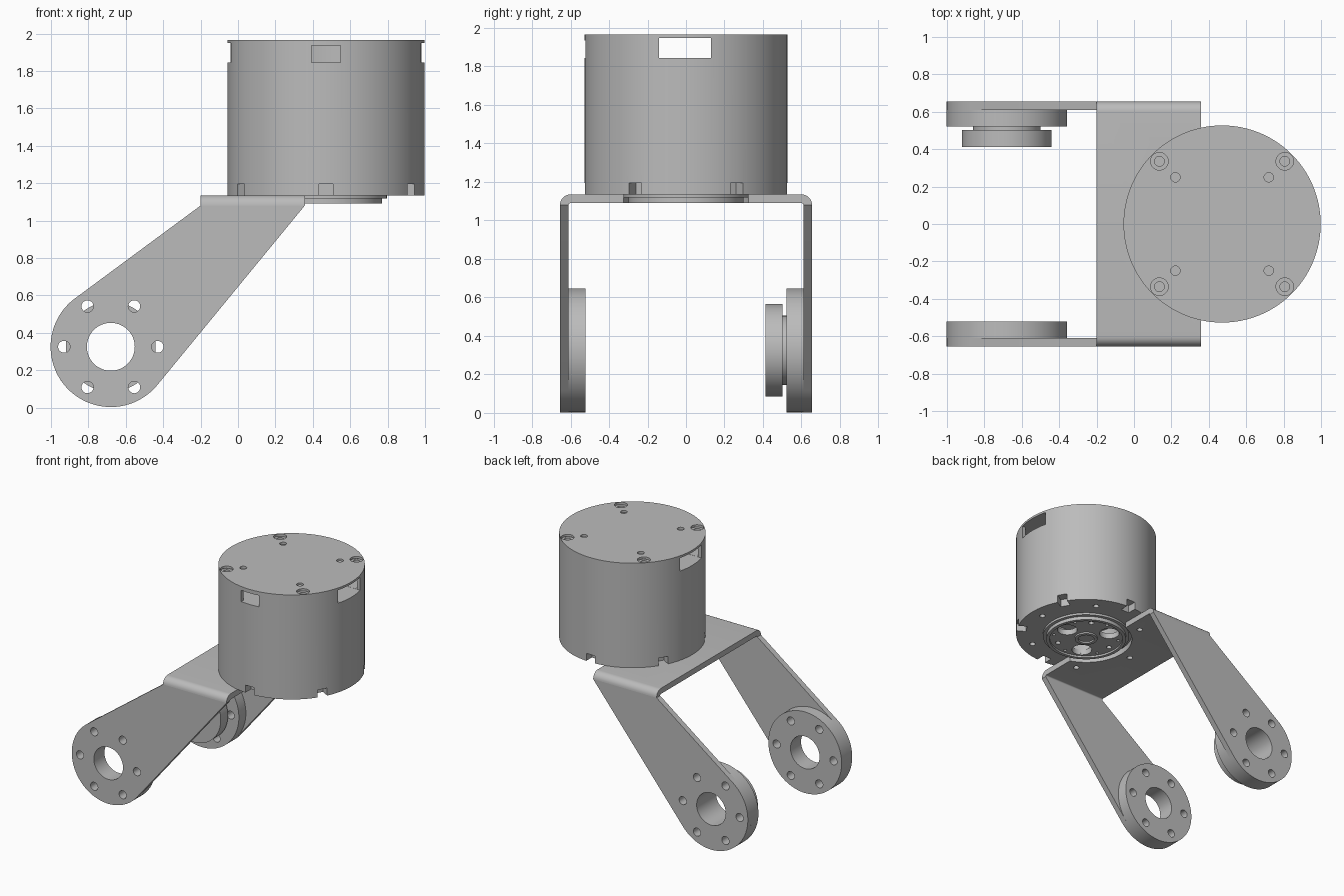
import bpy, bmesh
from math import sin, cos, pi, radians, atan2, acos, hypot
from mathutils import Matrix, Vector

if "Cube" in bpy.data.objects:
    bpy.data.objects.remove(bpy.data.objects["Cube"])

grey = bpy.data.materials.new("machined_grey")
grey.use_nodes = True
GREY = (0.5, 0.5, 0.5, 1)
grey.diffuse_color = GREY
grey.node_tree.nodes["Principled BSDF"].inputs["Base Color"].default_value = GREY

MX = 0.471                  # motor axis x
HUB = Vector((-0.68, 0.325))  # wheel axis x, z
HUB_R = 0.322
BASE, TOP = 1.135, 1.965    # motor ends


def make(name, bm):
    bmesh.ops.recalc_face_normals(bm, faces=bm.faces)
    me = bpy.data.meshes.new(name)
    bm.to_mesh(me)
    bm.free()
    ob = bpy.data.objects.new(name, me)
    me.materials.append(grey)
    bpy.context.collection.objects.link(ob)
    return ob


def rod(name, x, y, r, z0, z1, seg=32):
    """Upright cylinder."""
    bm = bmesh.new()
    bmesh.ops.create_cone(bm, cap_ends=True, segments=seg, radius1=r, radius2=r,
                          depth=z1 - z0, matrix=Matrix.Translation((x, y, (z0 + z1) / 2)))
    return make(name, bm)


def axle(name, x, z, r, y0, y1, seg=32):
    """Cylinder lying along y."""
    bm = bmesh.new()
    m = Matrix.Translation((x, (y0 + y1) / 2, z)) @ Matrix.Rotation(pi / 2, 4, 'X')
    bmesh.ops.create_cone(bm, cap_ends=True, segments=seg, radius1=r, radius2=r,
                          depth=abs(y1 - y0), matrix=m)
    return make(name, bm)


def box(name, centre, size, turn=0):
    bm = bmesh.new()
    m = Matrix.Translation(centre) @ Matrix.Rotation(turn, 4, 'Z') @ Matrix.Diagonal((*size, 1))
    bmesh.ops.create_cube(bm, size=1, matrix=m)
    return make(name, bm)


def prism(name, pts, shift):
    """Extrude a closed outline along a vector."""
    bm = bmesh.new()
    face = bm.faces.new([bm.verts.new(p) for p in pts])
    ext = bmesh.ops.extrude_face_region(bm, geom=[face])
    bmesh.ops.translate(bm, vec=shift, verts=[v for v in ext["geom"] if isinstance(v, bmesh.types.BMVert)])
    return make(name, bm)


def cut(ob, cutters):
    """Subtract each cutter, then discard it."""
    bpy.context.view_layer.objects.active = ob
    for c in cutters:
        mod = ob.modifiers.new("cut", 'BOOLEAN')
        mod.operation, mod.solver, mod.object = 'DIFFERENCE', 'EXACT', c
        bpy.ops.object.modifier_apply(modifier=mod.name)
        bpy.data.objects.remove(c)


def smooth(ob):
    bpy.ops.object.select_all(action='DESELECT')
    ob.select_set(True)
    bpy.context.view_layer.objects.active = ob
    bpy.ops.object.shade_smooth_by_angle(angle=radians(25))


def ring(r, count, start=0):
    """Points spaced evenly around the motor axis, with their angle."""
    for i in range(count):
        a = radians(start) + 2 * pi * i / count
        yield MX + r * cos(a), r * sin(a), a


def base_holes():
    return [rod("cutter", x, y, 0.022, 1.0, 1.2, 16) for x, y, a in ring(0.43, 6)]


# Motor housing: hollow at the top, windows, notches and screw holes
housing = rod("motor_housing", MX, 0, 0.527, BASE, TOP, 128)
cutters = [rod("cutter", MX, 0, 0.5, 1.845, 1.948, 96),
           box("cutter", (MX, -0.005, 1.896), (1.4, 0.27, 0.104)),
           box("cutter", (MX, -0.5, 1.89), (0.155, 0.2, 0.09)),
           rod("cutter", MX, 0, 0.26, 1.0, 1.3, 64)]
cutters += [box("cutter", (x, y, 1.155), (0.11, 0.075, 0.08), a) for x, y, a in ring(0.51, 6, 30)]
cutters += [rod("cutter", x, y, 0.047, 1.93, 2.0) for x, y, a in ring(0.474, 4, 45)]
cutters += [rod("cutter", x, y, 0.025, 1.9, 2.0) for x, y, a in ring(0.353, 4, 45)]
cut(housing, cutters + base_holes())
smooth(housing)

# Screw posts below the corner holes of the cap
for i, (x, y, a) in enumerate(ring(0.474, 4, 45)):
    post = rod(f"screw_post_{i + 1}", x, y, 0.049, 1.84, 1.946)
    cut(post, [rod("cutter", x, y, 0.026, 1.87, 2.0)])
    smooth(post)

# Output rotor under the motor: flange, recessed face, openings, central boss
flange = rod("rotor_flange", MX, 0, 0.325, 1.118, 1.14, 96)
cut(flange, [rod("cutter", MX, 0, 0.26, 1.0, 1.3, 64)])
smooth(flange)
rotor = rod("output_rotor", MX, 0, 0.3, 1.09, 1.15, 96)
cutters = [rod("cutter", MX, 0, 0.275, 1.0, 1.105, 64)]
cutters += [rod("cutter", x, y, 0.075, 1.0, 1.3) for x, y, a in ring(0.185, 3)]
cutters += [rod("cutter", x, y, 0.02, 1.0, 1.3, 16) for x, y, a in ring(0.225, 3, 60)]
cutters += [rod("cutter", x, y, 0.012, 1.0, 1.3, 12) for x, y, a in ring(0.245, 6, 30)]
cut(rotor, cutters)
smooth(rotor)
boss = rod("rotor_boss", MX, 0, 0.085, 1.092, 1.15, 48)
cut(boss, [rod("cutter", MX, 0, 0.06, 1.0, 1.125, 32)])
smooth(boss)

# Bracket bridge: folded sheet with rounded bends
Y_OUT, THICK, BEND = 0.655, 0.045, 0.055
X0, X1, FOLD = -0.2, 0.357, 1.08


def bend(radius):
    cy, cz = Y_OUT - BEND, BASE - BEND
    return [(cy + radius * cos(a), cz + radius * sin(a)) for a in [pi / 2 * i / 8 for i in range(9)]]


outer, inner = bend(BEND), bend(BEND - THICK)
loop = outer + [(-y, z) for y, z in reversed(outer)] + [(-y, z) for y, z in inner] + inner[::-1]
bridge = prism("bracket_bridge", [(X0, y, z) for y, z in loop], (X1 - X0, 0, 0))
cut(bridge, [rod("cutter", MX, 0, 0.345, 1.0, 1.3, 96)] + base_holes())
smooth(bridge)


def tangent(px, pz, side):
    """Angle on the hub circle where a line from the point touches it."""
    dx, dz = px - HUB.x, pz - HUB.y
    return atan2(dz, dx) + side * acos(HUB_R / hypot(dx, dz))


def hub_holes():
    holes = [axle("cutter", HUB.x, HUB.y, 0.128, -1, 1, 64)]
    for i in range(6):
        a = i * pi / 3
        holes.append(axle("cutter", HUB.x + 0.25 * cos(a), HUB.y + 0.25 * sin(a), 0.032, -1, 1, 20))
    return holes


# Legs and wheel hubs on both sides
a0, a1 = tangent(X0, FOLD, 1), tangent(X1, FOLD, -1) + 2 * pi
arc = [a0 + (a1 - a0) * i / 64 for i in range(65)]
outline = [(X1, FOLD), (X0, FOLD)] + [(HUB.x + HUB_R * cos(a), HUB.y + HUB_R * sin(a)) for a in arc]
for label, s in (("front", -1), ("back", 1)):
    leg = prism(f"{label}_leg", [(x, s * Y_OUT, z) for x, z in outline], (0, -s * THICK, 0))
    hub = axle(f"{label}_hub", HUB.x, HUB.y, HUB_R, s * 0.522, s * (Y_OUT - THICK), 96)
    for ob in (leg, hub):
        cut(ob, hub_holes())
        smooth(ob)

# Bearing on the inside of the back hub
for name, r, y0, y1 in (("bearing_neck", 0.18, 0.5, 0.522), ("bearing_disc", 0.24, 0.412, 0.502)):
    ob = axle(name, HUB.x, HUB.y, r, y0, y1, 96)
    cut(ob, [axle("cutter", HUB.x, HUB.y, 0.128, -1, 1, 64)])
    smooth(ob)
